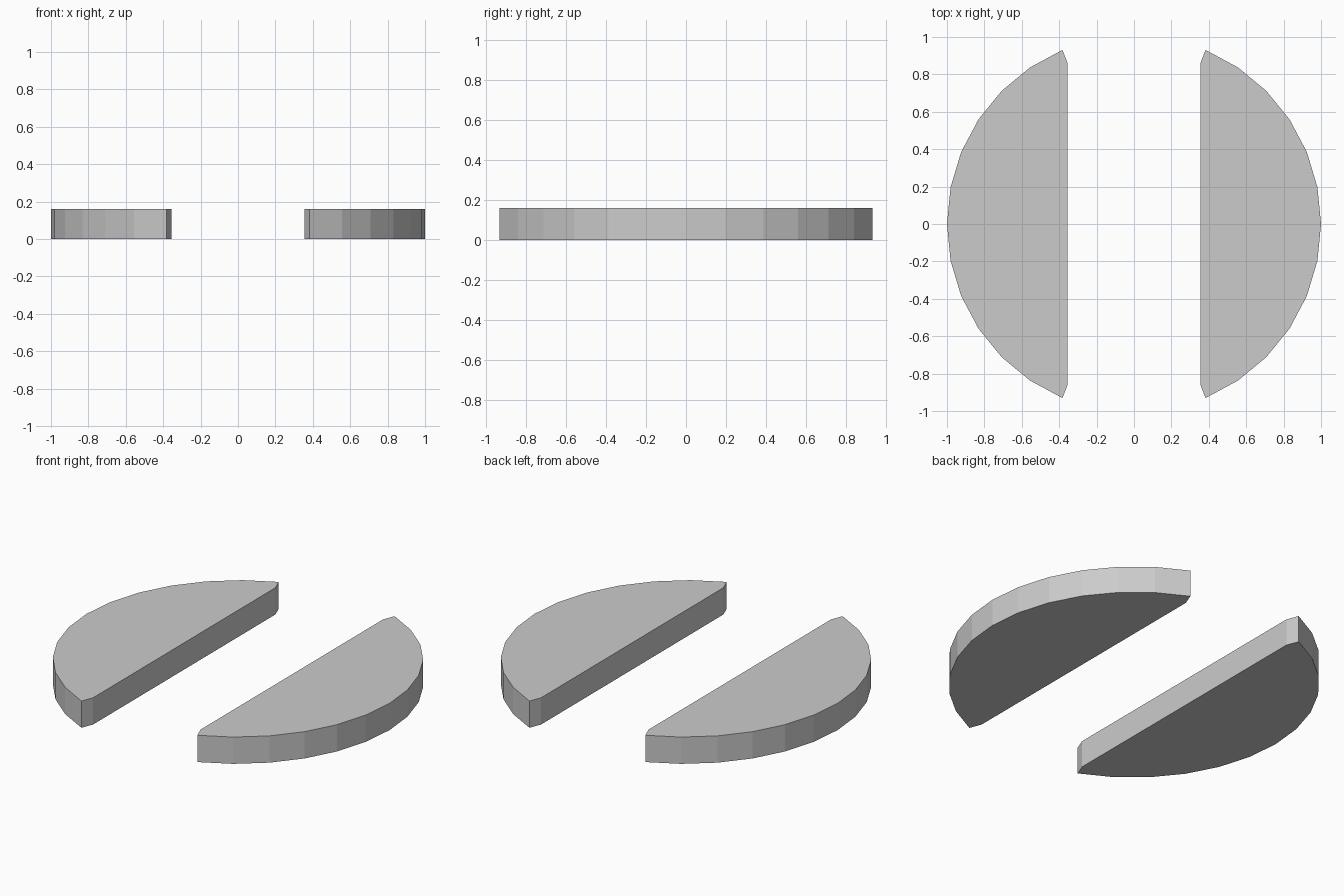
import bpy, bmesh
from math import cos, sin, pi

if "Cube" in bpy.data.objects:
    bpy.data.objects.remove(bpy.data.objects["Cube"])

HEIGHT = 0.16
Y_SCALE = 1.007


def half_disc(name, side):
    # Arc of a 32-sided circle, closed by a straight inner edge with clipped tips
    outline = [(cos(i * pi / 16), Y_SCALE * sin(i * pi / 16)) for i in range(-6, 7)]
    outline += [(0.355, 0.86), (0.355, -0.86)]

    bm = bmesh.new()
    base = bm.faces.new([bm.verts.new((side * x, y, 0)) for x, y in outline])
    top = bmesh.ops.extrude_face_region(bm, geom=[base])["geom"]
    bmesh.ops.translate(bm, vec=(0, 0, HEIGHT),
                        verts=[g for g in top if isinstance(g, bmesh.types.BMVert)])
    bmesh.ops.recalc_face_normals(bm, faces=bm.faces[:])

    mesh = bpy.data.meshes.new(name)
    bm.to_mesh(mesh)
    bm.free()
    bpy.context.collection.objects.link(bpy.data.objects.new(name, mesh))


# Two mirrored segments
half_disc("right_segment", 1)
half_disc("left_segment", -1)
